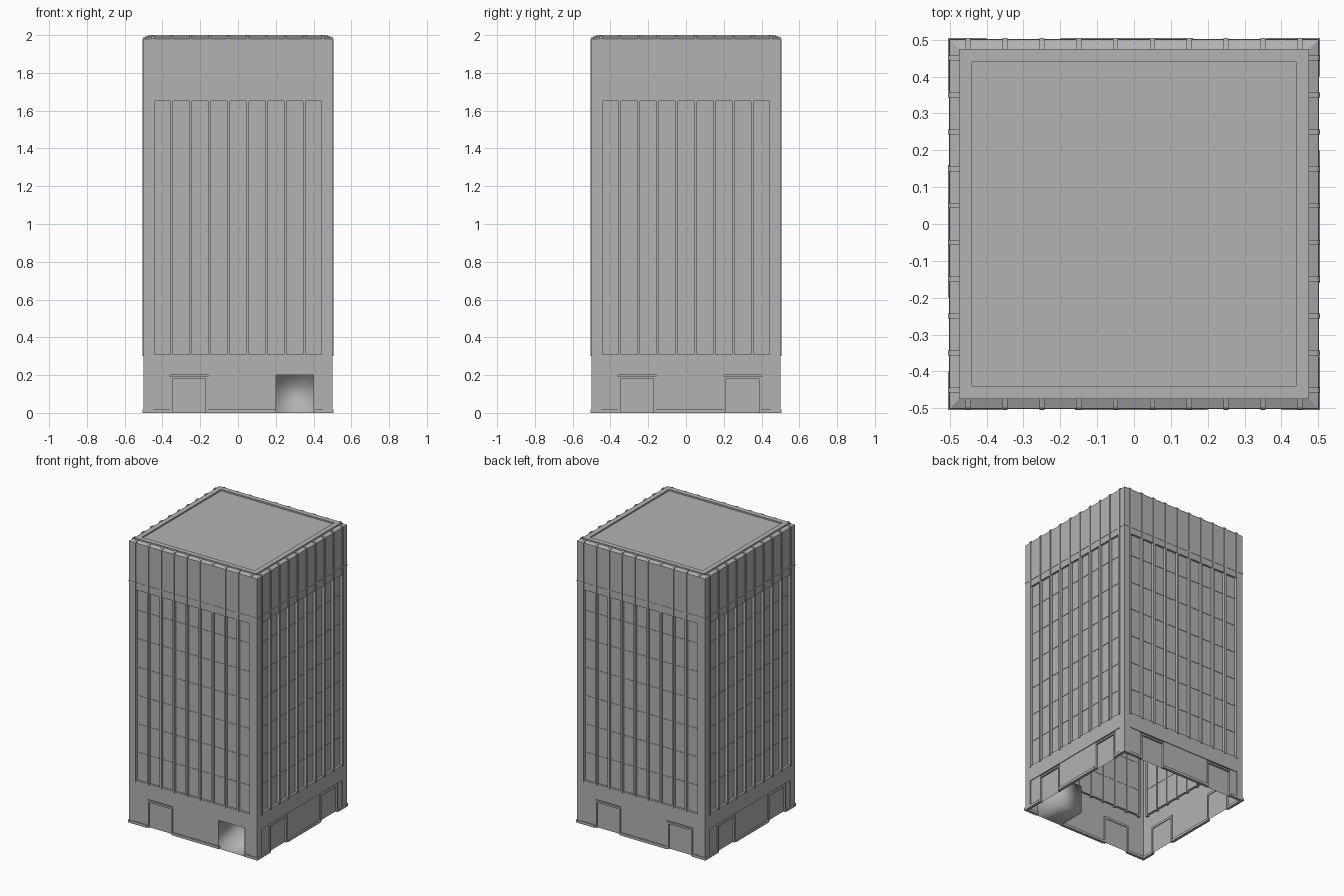
import bpy, bmesh, math
from mathutils import Matrix, Vector

if "Cube" in bpy.data.objects:
    bpy.data.objects.remove(bpy.data.objects["Cube"])

concrete = bpy.data.materials.new("concrete_grey")
concrete.diffuse_color = (0.45, 0.45, 0.45, 1)
concrete.use_nodes = True
concrete.node_tree.nodes["Principled BSDF"].inputs["Base Color"].default_value = concrete.diffuse_color


def finish(name, bm, smooth=False, flip=False):
    bmesh.ops.remove_doubles(bm, verts=bm.verts, dist=1e-5)
    bmesh.ops.recalc_face_normals(bm, faces=bm.faces)
    if flip:
        bmesh.ops.reverse_faces(bm, faces=bm.faces)
    for f in bm.faces:
        f.smooth = smooth
    me = bpy.data.meshes.new(name)
    bm.to_mesh(me)
    bm.free()
    me.materials.append(concrete)
    ob = bpy.data.objects.new(name, me)
    bpy.context.collection.objects.link(ob)
    return ob


def place(u, d, z, side):
    """Along-wall u, outward distance d, height z, on one of four sides."""
    return Matrix.Rotation(side * math.pi / 2, 3, 'Z') @ Vector((u, -d, z))


def face(bm, pts, side):
    bm.faces.new([bm.verts.new(place(*p, side)) for p in pts])


def prism(bm, profile, u0, u1, side):
    """Extrude an (outward, height) profile along the wall from u0 to u1."""
    a = [bm.verts.new(place(u0, d, z, side)) for d, z in profile]
    b = [bm.verts.new(place(u1, d, z, side)) for d, z in profile]
    n = len(profile)
    bm.faces.new(a)
    bm.faces.new(b[::-1])
    for i in range(n):
        j = (i + 1) % n
        bm.faces.new((a[i], b[i], b[j], a[j]))


def block(bm, u0, u1, d0, d1, z0, z1, side):
    prism(bm, [(d0, z0), (d1, z0), (d1, z1), (d0, z1)], u0, u1, side)


DOORS = [(-0.36, -0.16), (0.2, 0.4)]
US = [-0.5, -0.45, -0.36, -0.16, 0.2, 0.4, 0.45, 0.5]
ZS = [0, 0.2, 0.31, 1.65, 1.98]


def depth(u, z, side):
    """Outward distance of the wall; None where the entrance is open."""
    if abs(u) > 0.45:
        return 0.5
    if z < 0.2:
        if side == 0 and 0.2 < u < 0.4:
            return None
        return 0.487 if any(a < u < b for a, b in DOORS) else 0.495
    return 0.485 if 0.31 < z < 1.65 else 0.5


# Hollow outer walls: stepped panels on four sides
bm = bmesh.new()
for s in range(4):
    def cell(i, j):
        return depth((US[i] + US[i + 1]) / 2, (ZS[j] + ZS[j + 1]) / 2, s)
    for i in range(len(US) - 1):
        for j in range(len(ZS) - 1):
            d, u0, u1, z0, z1 = cell(i, j), US[i], US[i + 1], ZS[j], ZS[j + 1]
            if d is None:
                continue
            face(bm, [(u0, d, z0), (u1, d, z0), (u1, d, z1), (u0, d, z1)], s)
            if i + 2 < len(US):
                e = cell(i + 1, j)
                if e is not None and e != d:
                    face(bm, [(u1, d, z0), (u1, e, z0), (u1, e, z1), (u1, d, z1)], s)
            if j + 2 < len(ZS):
                e = cell(i, j + 1)
                if e != d:
                    face(bm, [(u0, d, z1), (u1, d, z1), (u1, e, z1), (u0, e, z1)], s)
finish("outer_walls", bm)

# Roof: sloped edge, flat rim, shallow sunken deck
bm = bmesh.new()
rings = [(0.5, 1.98), (0.475, 1.99), (0.475, 2.0), (0.44, 2.0), (0.44, 1.99)]
for s in range(4):
    for (r0, z0), (r1, z1) in zip(rings, rings[1:]):
        face(bm, [(-r0, r0, z0), (r0, r0, z0), (r1, r1, z1), (-r1, r1, z1)], s)
face(bm, [(-0.44, 0.44, 1.99), (0.44, 0.44, 1.99), (0.44, -0.44, 1.99), (-0.44, -0.44, 1.99)], 0)
finish("roof", bm)

# Vertical fins that fold over the roof edge
bm = bmesh.new()
fin = [(0.48, 0.3), (0.505, 0.3), (0.505, 1.982), (0.498, 1.99), (0.475, 1.996), (0.475, 1.975), (0.48, 1.97)]
for s in range(4):
    for k in range(10):
        u = -0.45 + 0.1 * k
        prism(bm, fin, u - 0.007, u + 0.007, s)
finish("facade_fins", bm)

# Thin floor ledges between fins, and the band above the windows
bm = bmesh.new()
for s in range(4):
    for k in range(6):
        z = 0.5 + 0.2 * k
        block(bm, -0.45, 0.45, 0.483, 0.488, z - 0.004, z + 0.004, s)
    block(bm, -0.5, 0.5, 0.498, 0.502, 1.695, 1.703, s)
finish("floor_ledges", bm)

# Plinth strips, broken at the doors
bm = bmesh.new()
for s in range(4):
    for u0, u1 in [(-0.505, -0.36), (-0.16, 0.2), (0.4, 0.505)]:
        block(bm, u0, u1, 0.485, 0.505, 0, 0.018, s)
finish("plinth", bm)

# Door frames
bm = bmesh.new()
for s in range(4):
    for u0, u1 in DOORS:
        if s == 0 and u0 > 0:
            continue
        block(bm, u0, u0 + 0.012, 0.482, 0.5, 0, 0.192, s)
        block(bm, u1 - 0.012, u1, 0.482, 0.5, 0, 0.192, s)
        block(bm, u0 + 0.012, u1 - 0.012, 0.482, 0.5, 0.18, 0.192, s)
finish("door_frames", bm)

# Open entrance alcove, softly shaded inside
bm = bmesh.new()
front = [(0.2, 0), (0.4, 0), (0.4, 0.2), (0.2, 0.2)]
face(bm, [(u, 0.29, z) for u, z in front], 0)
for i in range(4):
    (a, za), (b, zb) = front[i], front[(i + 1) % 4]
    face(bm, [(a, 0.5, za), (b, 0.5, zb), (b, 0.29, zb), (a, 0.29, za)], 0)
finish("entrance_alcove", bm, smooth=True, flip=True)
